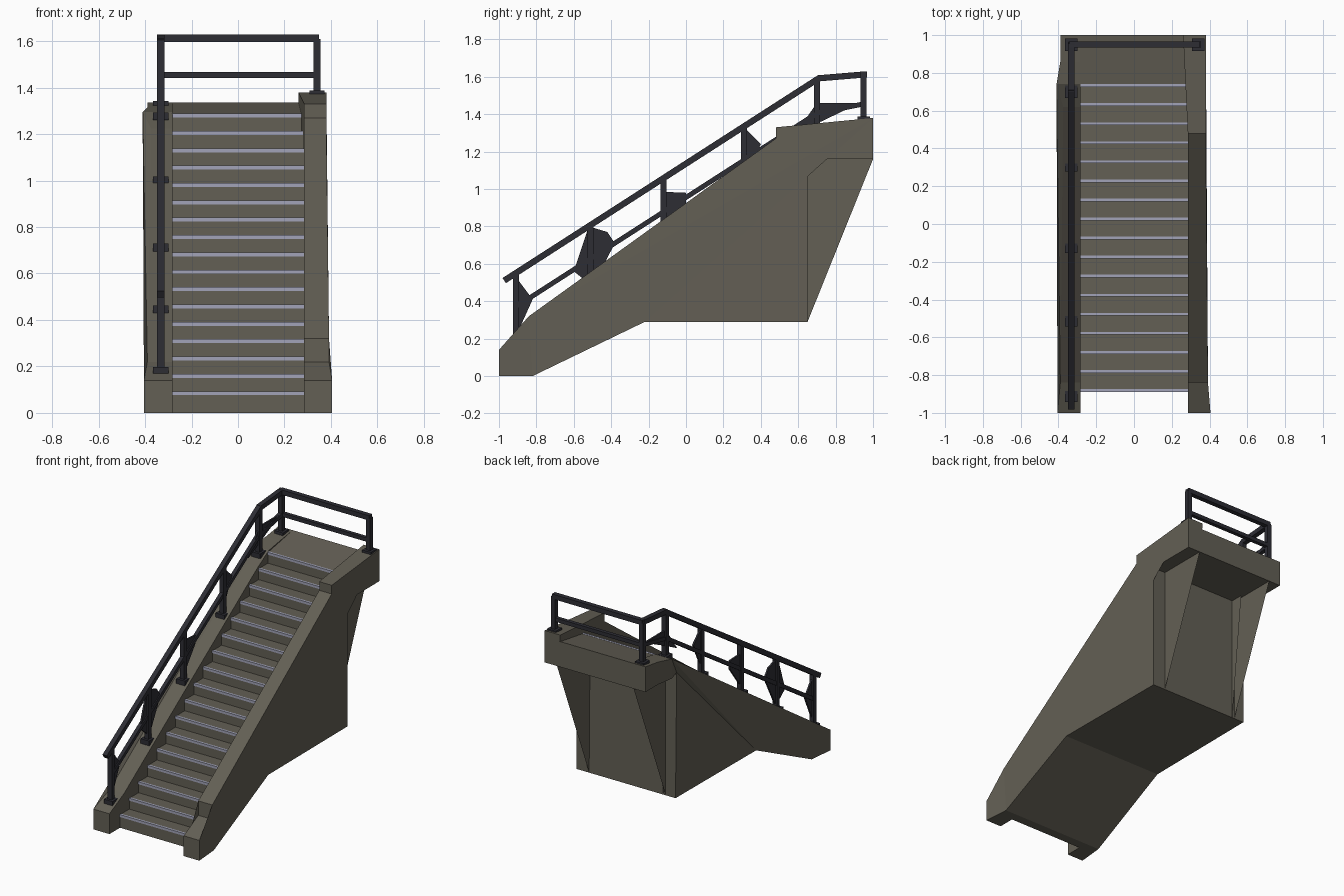
import bpy, bmesh
from mathutils import Vector, Matrix

if "Cube" in bpy.data.objects:
    bpy.data.objects.remove(bpy.data.objects["Cube"])


def material(name, rgb):
    m = bpy.data.materials.new(name)
    m.diffuse_color = (*rgb, 1)
    m.use_nodes = True
    m.node_tree.nodes["Principled BSDF"].inputs["Base Color"].default_value = m.diffuse_color
    return m


CONCRETE = material("warm grey concrete", (0.125, 0.115, 0.09))
METAL = material("dark metal", (0.026, 0.026, 0.034))
TRIM = material("pale lavender trim", (0.36, 0.37, 0.48))


def finish(name, bm, mat):
    bmesh.ops.recalc_face_normals(bm, faces=bm.faces)
    me = bpy.data.meshes.new(name)
    bm.to_mesh(me)
    bm.free()
    me.materials.append(mat)
    ob = bpy.data.objects.new(name, me)
    bpy.context.collection.objects.link(ob)
    return ob


def prism(name, profile, xa, xb, mat):
    """Side profile (y, z) spanned between two x values or x(y, z) functions."""
    fa = xa if callable(xa) else lambda y, z: xa
    fb = xb if callable(xb) else lambda y, z: xb
    bm = bmesh.new()
    a = [bm.verts.new((fa(y, z), y, z)) for y, z in profile]
    b = [bm.verts.new((fb(y, z), y, z)) for y, z in profile]
    bm.faces.new(a)
    bm.faces.new(b[::-1])
    n = len(profile)
    for i in range(n):
        j = (i + 1) % n
        bm.faces.new((a[i], a[j], b[j], b[i]))
    bmesh.ops.triangulate(bm, faces=bm.faces)
    return finish(name, bm, mat)


def add_box(bm, lo, hi):
    lo, hi = Vector(lo), Vector(hi)
    bmesh.ops.create_cube(bm, size=1, matrix=Matrix.Translation((lo + hi) / 2)
                          @ Matrix.Diagonal((*(hi - lo), 1)))


def add_beam(bm, a, b, w):
    a, b = Vector(a), Vector(b)
    d = b - a
    m = Matrix.Translation((a + b) / 2) @ d.to_track_quat('Y', 'Z').to_matrix().to_4x4()
    bmesh.ops.create_cube(bm, size=1, matrix=m @ Matrix.Diagonal((w, d.length + w * 0.5, w, 1)))


def interp(y, pts):
    for (y0, x0), (y1, x1) in zip(pts, pts[1:]):
        if y <= y1:
            return x0 + (x1 - x0) * (y - y0) / (y1 - y0)
    return pts[-1][1]


# Stepped core with landing and solid base
N, Y0, Z0, DY, DZ = 17, -0.885, 0.09, 0.1009, 0.0747
steps = [(Y0, 0)]
for i in range(N):
    steps.append((Y0 + i * DY, Z0 + i * DZ))
    if i < N - 1:
        steps.append((Y0 + (i + 1) * DY, Z0 + i * DZ))
base = [(1, 1.335), (1, 1.16), (0.65, 1.16), (0.65, 0.29), (-0.22, 0.29), (-0.82, 0)]
prism("stair_core", steps + base, -0.30, 0.30, CONCRETE)

# Right side wall with raised parapet
right = [(-1, 0), (-1, 0.14), (-0.84, 0.22), (-0.84, 0.32), (0.48, 1.27), (0.48, 1.33),
         (1, 1.38)] + base[1:]
prism("right_wall", right,
      lambda y, z: 0.26 if z > 1.3 and y > 0.9 else 0.285,
      lambda y, z: interp(y, [(-1, 0.405), (-0.82, 0.39), (0.48, 0.38), (1, 0.38)]), CONCRETE)


# Left side wall, lower, flaring out at the landing
def left_outer(y, z):
    if z > 1.1:
        return -interp(y, [(0, 0.38), (0.62, 0.375), (0.74, 0.41), (0.86, 0.39), (1, 0.39)])
    return -interp(y, [(-1, 0.405), (-0.82, 0.388), (0.48, 0.375), (1, 0.375)])


left = [(-1, 0), (-1, 0.14), (-0.84, 0.22), (0.62, 1.225), (0.74, 1.295), (0.86, 1.315),
        (1, 1.335), (1, 1.16), (0.86, 1.16), (0.74, 1.16)] + base[2:]
prism("left_wall", left, -0.282, left_outer, CONCRETE)

# Pale strips on the step edges
bm = bmesh.new()
for i in range(N):
    y, z = Y0 + i * DY, Z0 + i * DZ
    add_box(bm, (-0.283, y - 0.004, z - 0.014), (0.285, y + 0.011, z + 0.003))
finish("step_nosings", bm, TRIM)

# Handrail and middle rail: up the left side, then across the back
RX, RY, W = -0.332, 0.95, 0.033
paths = {"handrail": [(RX, -0.965, 0.515), (RX, 0.71, 1.592), (RX, RY, 1.612), (0.34, RY, 1.612)],
         "middle_rail": [(RX, -0.91, 0.37), (RX, 0.70, 1.405), (RX, RY, 1.455), (0.34, RY, 1.455)]}
for name, pts in paths.items():
    bm = bmesh.new()
    for a, b in zip(pts, pts[1:]):
        add_beam(bm, a, b, W if name == "handrail" else 0.026)
    finish(name, bm, METAL)

# Posts on square foot plates
bm = bmesh.new()
posts = [(RX, -0.91, 0.18, 0.54), (RX, -0.51, 0.445, 0.80), (RX, -0.12, 0.71, 1.05),
         (RX, 0.31, 1.0, 1.33), (RX, 0.70, 1.275, 1.59), (RX, RY, 1.325, 1.61),
         (0.34, RY, 1.37, 1.61)]
for x, y, z0, z1 in posts:
    add_box(bm, (x - 0.016, y - 0.016, z0), (x + 0.016, y + 0.016, z1))
    add_box(bm, (x - 0.033, y - 0.033, z0 - 0.015), (x + 0.033, y + 0.033, z0 + 0.018))
finish("posts", bm, METAL)

# Thin gusset webs beside the posts
webs = [[(-0.91, 0.53), (-0.82, 0.41), (-0.91, 0.21)],
        [(-0.52, 0.80), (-0.42, 0.77), (-0.38, 0.71), (-0.50, 0.48), (-0.60, 0.56)],
        [(-0.12, 0.985), (0.0, 0.98), (0.0, 0.92), (-0.12, 0.76)],
        [(0.31, 1.33), (0.40, 1.24), (0.31, 1.05)],
        [(0.70, 1.46), (0.93, 1.46), (0.70, 1.35), (0.58, 1.29)]]
for i, w in enumerate(webs):
    prism(f"gusset_{i + 1}", w, RX - 0.006, RX + 0.006, METAL)
